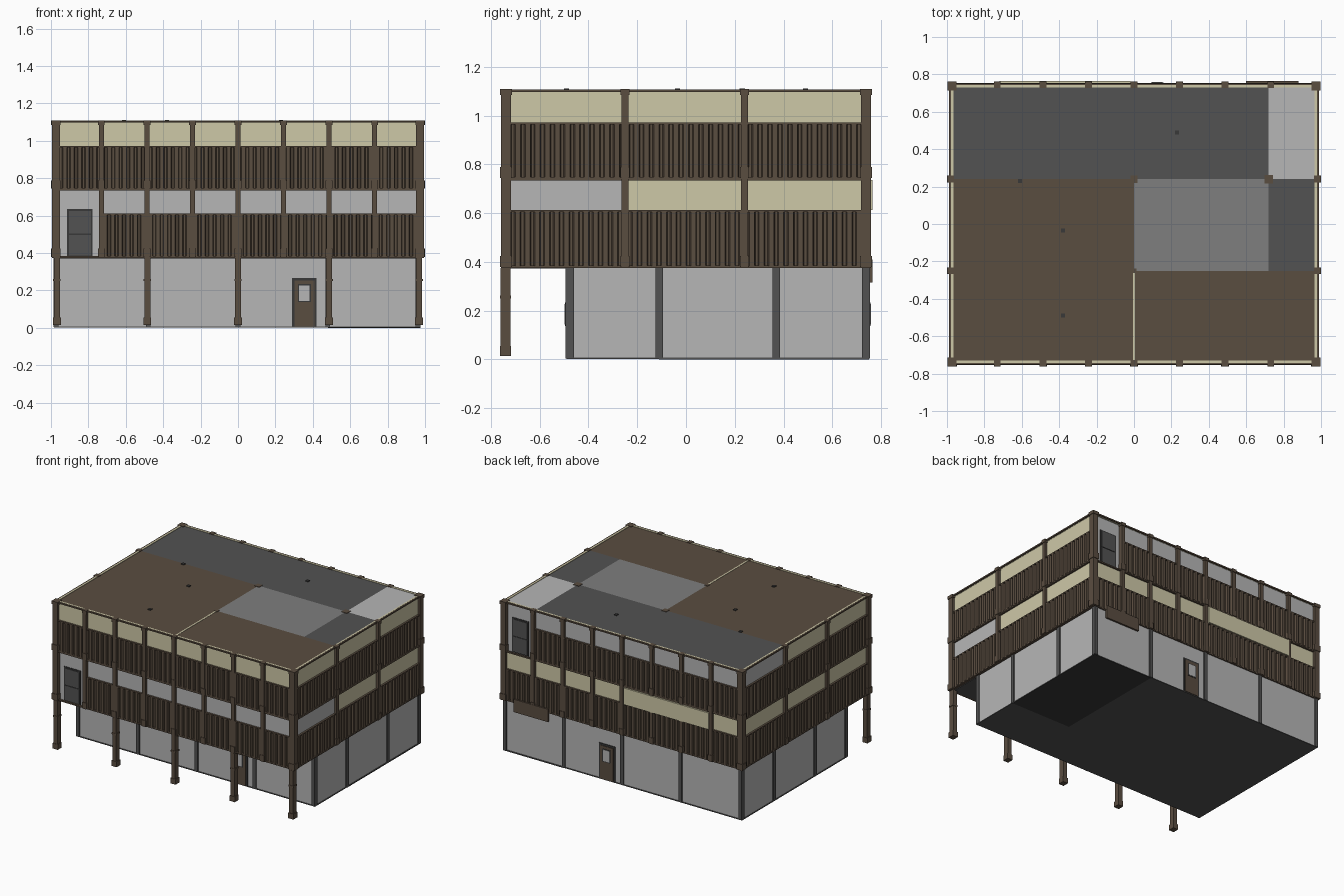
import bpy, bmesh

old = bpy.data.objects.get("Cube")
if old:
    bpy.data.objects.remove(old, do_unlink=True)


def material(name, *rgb):
    lin = [((c / 255 + 0.055) / 1.055) ** 2.4 for c in rgb] + [1]
    m = bpy.data.materials.new(name)
    m.use_nodes = True
    m.diffuse_color = lin
    m.node_tree.nodes["Principled BSDF"].inputs["Base Color"].default_value = lin
    return m


LIGHT = material("light grey", 182, 182, 182)
MID = material("mid grey", 126, 126, 126)
DARK = material("dark grey", 82, 82, 82)
BLACK = material("charcoal", 56, 56, 56)
CREAM = material("cream", 206, 200, 167)
BROWN = material("brown", 90, 77, 64)


def finish(name, bm, mat):
    mesh = bpy.data.meshes.new(name)
    bm.to_mesh(mesh)
    bm.free()
    mesh.materials.append(mat)
    ob = bpy.data.objects.new(name, mesh)
    bpy.context.collection.objects.link(ob)
    return ob


def part(name, mat, boxes):
    """One object made of boxes (x0, x1, y0, y1, z0, z1)."""
    bm = bmesh.new()
    for x0, x1, y0, y1, z0, z1 in boxes:
        for v in bmesh.ops.create_cube(bm, size=1)["verts"]:
            v.co = ((x0 + x1) / 2 + v.co.x * (x1 - x0),
                    (y0 + y1) / 2 + v.co.y * (y1 - y0),
                    (z0 + z1) / 2 + v.co.z * (z1 - z0))
    return finish(name, bm, mat)


def at(side, u, d):
    """Point u along a side, d outward from the centre."""
    return {"front": (u, -d), "back": (u, d), "right": (d, u), "left": (-d, u)}[side]


def slab(side, u0, u1, d0, d1, z0, z1):
    a, b = at(side, u0, d0), at(side, u1, d1)
    return (min(a[0], b[0]), max(a[0], b[0]), min(a[1], b[1]), max(a[1], b[1]), z0, z1)


OUT = {"front": 0.754, "back": 0.754, "right": 0.99, "left": 0.99}
F1, F2, TOP = 0.375, 0.74, 1.105


def corrugated(side, u0, u1, z0, z1):
    """Ribbed cladding sheet with a rail along its top and bottom."""
    out, inner = OUT[side], OUT[side] - 0.014
    n = max(1, round((u1 - u0) / 0.04))
    step = (u1 - u0) / n
    line = []
    for i in range(n):
        u = u0 + i * step
        line += [(u, out), (u + step * 0.5, out), (u + step * 0.6, inner), (u + step * 0.88, inner)]
    line.append((u1, out))
    bm = bmesh.new()
    low = [bm.verts.new((*at(side, u, d), z0)) for u, d in line]
    high = [bm.verts.new((*at(side, u, d), z1)) for u, d in line]
    flip = side in ("back", "left")
    for i in range(len(line) - 1):
        ring = [low[i], low[i + 1], high[i + 1], high[i]]
        bm.faces.new(ring[::-1] if flip else ring)
    finish(side + "_cladding", bm, BROWN)
    part(side + "_cladding_rails", BROWN,
         [slab(side, u0, u1, inner - 0.02, out, z, z + 0.008) for z in (z0 - 0.004, z1 - 0.004)])


def band(side, u0, u1, z0, z1, mat):
    part(side + "_window_band", mat, [slab(side, u0, u1, OUT[side] - 0.035, OUT[side] - 0.014, z0, z1)])


# Ground floor walls, underside and dark corner bay
part("ground_walls", LIGHT, [(-0.98, 0.97, -0.485, 0.745, 0.006, F1)])
part("ground_slab", DARK, [(-0.985, 0.975, -0.49, 0.75, 0.002, 0.008)])
part("ground_slab_corner", BLACK, [(0.48, 0.975, -0.11, 0.75, 0, 0.006)])

# Ground floor posts
posts = []
for x in (-0.973, -0.48, 0, 0.48, 0.963):
    for y in (-0.482, 0.742):
        posts.append((x - 0.013, x + 0.013, y - 0.012, y + 0.012, 0.004, F1))
for y in (-0.475, -0.11, 0.37, 0.737):
    for x in (-0.977, 0.967):
        posts.append((x - 0.01, x + 0.01, y - 0.015, y + 0.015, 0.004, F1))
part("ground_posts", DARK, posts)

# Ground floor doors with window and frame
for side, mid, d in (("front", 0.355, 0.485), ("back", 0.125, 0.745)):
    part(side + "_door_frame", BLACK, [slab(side, mid - 0.066, mid + 0.066, d - 0.01, d + 0.005, 0.005, 0.268)])
    part(side + "_door", BROWN, [slab(side, mid - 0.054, mid + 0.054, d, d + 0.009, 0.008, 0.254)])
    part(side + "_door_glass_frame", BLACK, [slab(side, mid - 0.034, mid + 0.034, d, d + 0.011, 0.138, 0.234)])
    part(side + "_door_glass", LIGHT, [slab(side, mid - 0.028, mid + 0.028, d, d + 0.013, 0.144, 0.228)])

# Free-standing front columns with wider bases
columns = []
for x in (-0.968, -0.485, 0, 0.487, 0.968):
    columns += [(x - 0.016, x + 0.016, -0.76, -0.72, 0.015, F1),
                (x - 0.021, x + 0.021, -0.763, -0.717, 0.015, 0.055),
                (x - 0.02, x + 0.02, -0.762, -0.718, 0.25, 0.262)]
part("front_columns", BROWN, columns)

# Upper storeys core and overhang soffit
part("upper_core", LIGHT, [(-0.955, 0.955, -0.725, 0.725, F1 + 0.004, TOP - 0.01)])
part("soffit", DARK, [(-0.97, 0.97, -0.735, 0.735, F1 - 0.003, F1 + 0.006)])

# Ribbed cladding, leaving the two door bays open
for side, half in (("front", 0.975), ("back", 0.975), ("right", 0.74), ("left", 0.74)):
    corrugated(side, -0.72 if side == "front" else -half, half, 0.38, 0.608)
    corrugated(side, -half, 0.72 if side in ("back", "right") else half, 0.745, 0.968)

# Window bands
LOW, HIGH = (0.61, 0.735), (0.97, TOP - 0.003)
band("front", -0.72, 0.97, *LOW, LIGHT)
band("front", -0.97, 0.97, *HIGH, CREAM)
band("back", -0.97, 0.97, *LOW, CREAM)
band("back", -0.97, 0.72, *HIGH, LIGHT)
band("right", -0.73, -0.25, *LOW, LIGHT)
band("right", -0.25, 0.73, *LOW, CREAM)
band("right", -0.73, 0.72, *HIGH, CREAM)
band("left", -0.73, 0.73, *LOW, CREAM)
band("left", -0.73, 0.24, *HIGH, CREAM)
band("left", 0.24, 0.73, *HIGH, LIGHT)
part("back_long_panel", CREAM, [slab("back", -0.72, -0.02, 0.74, 0.764, 0.612, 0.735)])

# Floor beams between the storeys
beams = []
for side, half in (("front", 0.975), ("back", 0.975), ("right", 0.74), ("left", 0.74)):
    for z in (F1, F2 - 0.006, TOP - 0.008):
        beams.append(slab(side, -half, half, OUT[side] - 0.016, OUT[side] - 0.002, z, z + 0.01))
part("floor_beams", BROWN, beams)

# Door bays on the upper storeys
for side, mid, s, z in (("front", -0.845, 1, F1 + 0.005), ("back", 0.845, -1, F2 + 0.005)):
    d = 0.732
    part(side + "_bay_wall", LIGHT, [slab(side, mid - 0.115, mid + 0.115, d - 0.02, d, z, z + 0.355)])
    part(side + "_bay_door_frame", BLACK, [slab(side, mid - 0.068, mid + 0.068, d, d + 0.004, z, z + 0.255)])
    part(side + "_bay_door", DARK, [slab(side, mid - 0.058, mid + 0.058, d, d + 0.008, z + a, z + b)
                                    for a, b in ((0.006, 0.118), (0.124, 0.245))])

# Upper posts with collars and caps
uprights = []


def upright(x, y, w, z0=F1, z1=TOP + 0.003):
    uprights.append((x - w, x + w, y - w, y + w, z0, z1))
    for z in (F1 + 0.004, F2 + 0.004, TOP - 0.02):
        if z >= z0:
            e = w + 0.004
            uprights.append((x - e, x + e, y - e, y + e, z, z + (0.024 if z > 1 else 0.045)))


for x in (-0.973, 0.973):
    for y in (-0.738, 0.738):
        upright(x, y, 0.021)
    for y in (-0.25, 0.24):
        upright(x + (0.008 if x > 0 else -0.008), y, 0.014)
for i in range(-3, 4):
    for y in (-0.745, 0.745):
        upright(i * 0.2435, y, 0.014)
part("upper_posts", BROWN, uprights)

# Sign board, blank, over the back wall
part("back_board", BROWN, [(0.6, 0.88, 0.752, 0.765, 0.315, 0.41)])

# Roof areas
ROOF = (TOP - 0.012, TOP)
part("roof_dark", DARK, [(-0.965, 0.72, 0.24, 0.73, *ROOF), (0.72, 0.965, -0.25, 0.24, *ROOF)])
part("roof_light", LIGHT, [(0.72, 0.965, 0.24, 0.73, *ROOF)])
part("roof_mid", MID, [(0, 0.72, -0.25, 0.24, *ROOF)])
part("roof_brown", BROWN, [(-0.965, 0, -0.73, 0.24, *ROOF), (0, 0.965, -0.73, -0.25, *ROOF)])
part("roof_divider", CREAM, [(-0.006, 0.006, -0.73, -0.25, TOP - 0.005, TOP + 0.002)])
part("roof_edge_strips", CREAM, [slab(s, -h, h, OUT[s] - 0.024, OUT[s] - 0.012, TOP - 0.01, TOP + 0.003)
                                 for s, h in (("front", 0.95), ("back", 0.95), ("right", 0.72), ("left", 0.72))])
part("roof_post_heads", BROWN, [(x - w, x + w, y - w, y + w, TOP - 0.01, TOP + 0.003)
                                for x, y, w in ((0, 0.24, 0.02), (0.72, 0.24, 0.023), (0, -0.25, 0.013))])
part("roof_studs", BLACK, [(x - 0.011, x + 0.011, y - 0.011, y + 0.011, TOP - 0.004, TOP + 0.006)
                           for x, y in ((-0.38, -0.49), (-0.38, -0.035), (-0.61, 0.23), (0.23, 0.49))])
